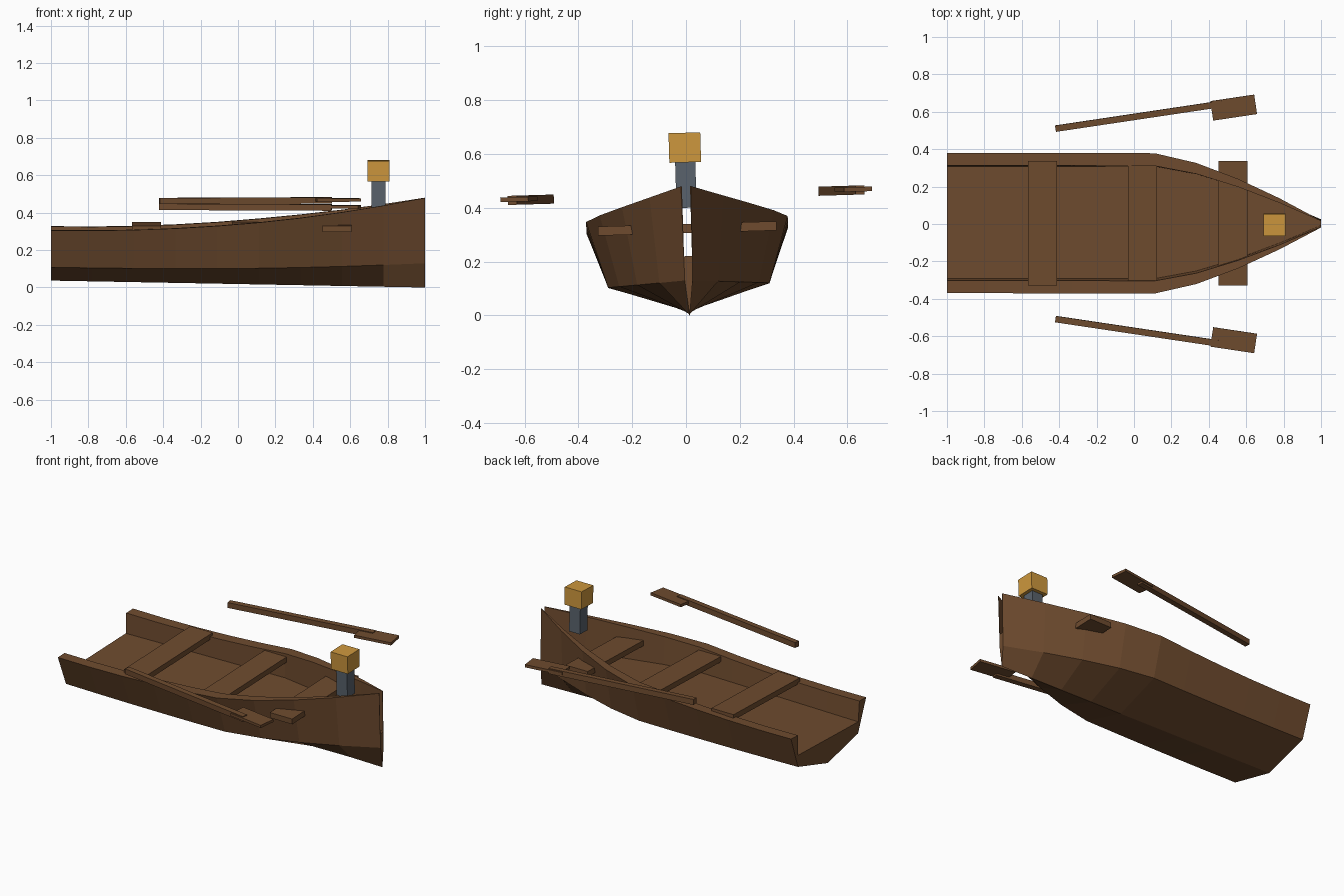
import bpy, bmesh, math
from mathutils import Matrix, Vector

if "Cube" in bpy.data.objects:
    bpy.data.objects.remove(bpy.data.objects["Cube"])

# The whole boat leans slightly to one side
LEAN = Matrix.Translation((0, 0.014, 0)) @ Matrix.Rotation(math.radians(1.7), 4, 'X')


def material(name, r, g, b):
    m = bpy.data.materials.new(name)
    m.diffuse_color = (r, g, b, 1)
    m.use_nodes = True
    m.node_tree.nodes["Principled BSDF"].inputs["Base Color"].default_value = m.diffuse_color
    return m


WOOD = material("brown wood", 0.158, 0.071, 0.028)
GREY = material("grey metal", 0.10, 0.122, 0.15)
GLOW = material("amber lamp", 0.61, 0.31, 0.047)


def finish(name, bm, mat):
    bmesh.ops.recalc_face_normals(bm, faces=bm.faces[:])
    bm.transform(LEAN)
    me = bpy.data.meshes.new(name)
    bm.to_mesh(me)
    bm.free()
    me.materials.append(mat)
    ob = bpy.data.objects.new(name, me)
    bpy.context.collection.objects.link(ob)
    return ob


def box(name, center, size, mat, turn=0.0):
    bm = bmesh.new()
    place = (Matrix.Translation(center) @ Matrix.Rotation(turn, 4, 'Z')
             @ Matrix.Diagonal((*size, 1)))
    bmesh.ops.create_cube(bm, size=1, matrix=place)
    return finish(name, bm, mat)


def hull_section(x):
    """Closed cross-section: outer V hull, rails, inner walls and flat floor."""
    t = (x + 1) / 2
    u = max(0.0, (x - 0.111) / 0.889)
    w = 0.375 - 0.3565 * u ** 1.4
    keel = 0.037 * (1 - t)
    top = keel + 0.28 + 0.2 * t * t
    chine = keel + 0.08 + 0.05 * t * t
    floor = 0.19 + 0.03 * t
    half = [(0.8 * w, chine), (w, top), (0.82 * w, top), (0.8 * w, floor)]
    ring = [(0, keel)] + half + [(-y, z) for y, z in reversed(half)]
    return [Vector((x, y, z)) for y, z in ring]


# Hull, lofted from stern to bow
bm = bmesh.new()
rings = [[bm.verts.new(p) for p in hull_section(-1 + 2 * i / 9)] for i in range(10)]
n = len(rings[0])
for a, b in zip(rings, rings[1:]):
    for k in range(n):
        j = (k + 1) % n
        bm.faces.new((a[k], a[j], b[j], b[k]))
bm.faces.new(rings[0])
bm.faces.new(rings[-1])
finish("hull", bm, WOOD)

# Seats
for name, x in (("stern_seat", -0.49), ("middle_seat", 0.045), ("bow_seat", 0.53)):
    box(name, (x, 0, 0.323), (0.155, 0.664, 0.034), WOOD)

# Oars, one on each side
for side, s in (("left", 1), ("right", -1)):
    angle = s * math.radians(8.5)
    box(side + "_oar_shaft", (0.04, s * 0.578, 0.447), (0.93, 0.034, 0.034), WOOD, angle)
    box(side + "_oar_blade", (0.533, s * 0.622, 0.45), (0.237, 0.105, 0.017), WOOD, angle)

# Lantern on its post at the bow
box("lamp_post", (0.752, 0, 0.488), (0.075, 0.075, 0.176), GREY)
box("lamp", (0.752, 0, 0.624), (0.118, 0.118, 0.11), GLOW)
